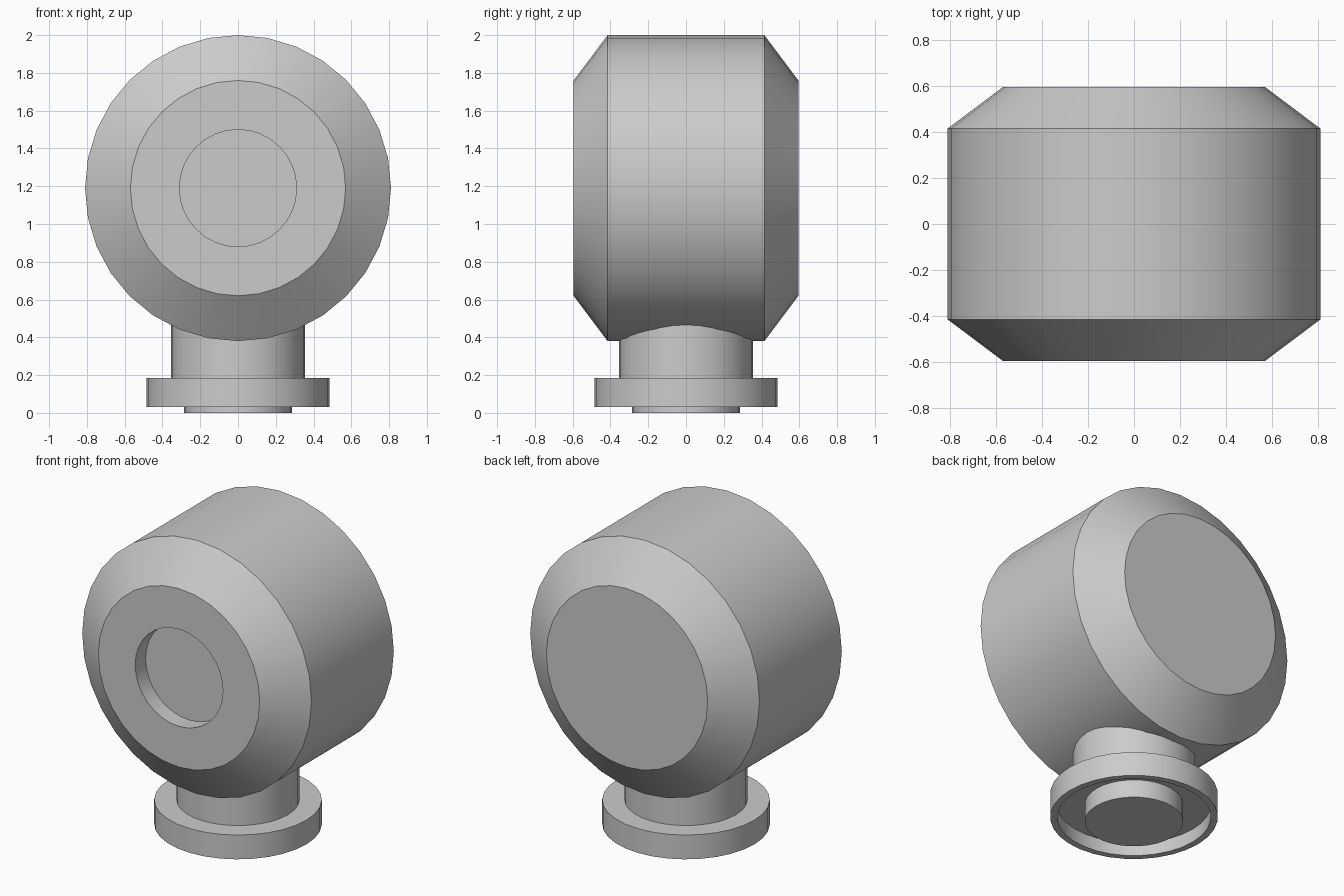
import bpy, bmesh, math
from mathutils import Matrix

cube = bpy.data.objects.get("Cube")
if cube:
    bpy.data.objects.remove(cube, do_unlink=True)

# Single plain grey
grey = bpy.data.materials.new("plain grey")
grey.use_nodes = True
grey.diffuse_color = (0.6, 0.6, 0.6, 1)
grey.node_tree.nodes["Principled BSDF"].inputs["Base Color"].default_value = (0.6, 0.6, 0.6, 1)


def lathe(name, profile, matrix=Matrix(), sides=32):
    """Spin (radius, height) points about z; radius 0 closes an end."""
    bm = bmesh.new()
    rings = []
    for r, h in profile:
        if r == 0:
            rings.append(None)
            continue
        rings.append([bm.verts.new((r * math.cos(a), r * math.sin(a), h))
                      for a in (math.tau * i / sides for i in range(sides))])
    for a, b in zip(rings, rings[1:]):
        if a is None or b is None:
            bm.faces.new(a or b)
        else:
            for i in range(sides):
                j = (i + 1) % sides
                bm.faces.new((a[i], a[j], b[j], b[i]))
    bm.transform(matrix)
    bmesh.ops.recalc_face_normals(bm, faces=bm.faces)
    mesh = bpy.data.meshes.new(name)
    bm.to_mesh(mesh)
    bm.free()
    mesh.materials.append(grey)
    obj = bpy.data.objects.new(name, mesh)
    bpy.context.collection.objects.link(obj)
    bpy.ops.object.select_all(action="DESELECT")
    obj.select_set(True)
    bpy.context.view_layer.objects.active = obj
    bpy.ops.object.shade_smooth_by_angle(angle=math.radians(30))
    return obj


# Drum lying along y, bevelled at both ends, with a round recess in front
drum_place = Matrix.Translation((0, 0, 1.19)) @ Matrix.Rotation(math.pi / 2, 4, "X")
lathe("drum_body", [(0, 0.49), (0.31, 0.49), (0.31, 0.595), (0.57, 0.595),
                    (0.81, 0.415), (0.81, -0.415), (0.57, -0.595), (0, -0.595)],
      drum_place)

# Neck running up into the drum
lathe("neck", [(0, 0.15), (0.355, 0.15), (0.355, 0.55), (0, 0.55)])

# Flange, hollow underneath, with a plug standing in the hollow
lathe("base_flange", [(0, 0.115), (0.445, 0.115), (0.445, 0.03),
                      (0.485, 0.03), (0.485, 0.185), (0, 0.185)])
lathe("base_plug", [(0, 0), (0.285, 0), (0.285, 0.13), (0, 0.13)])
